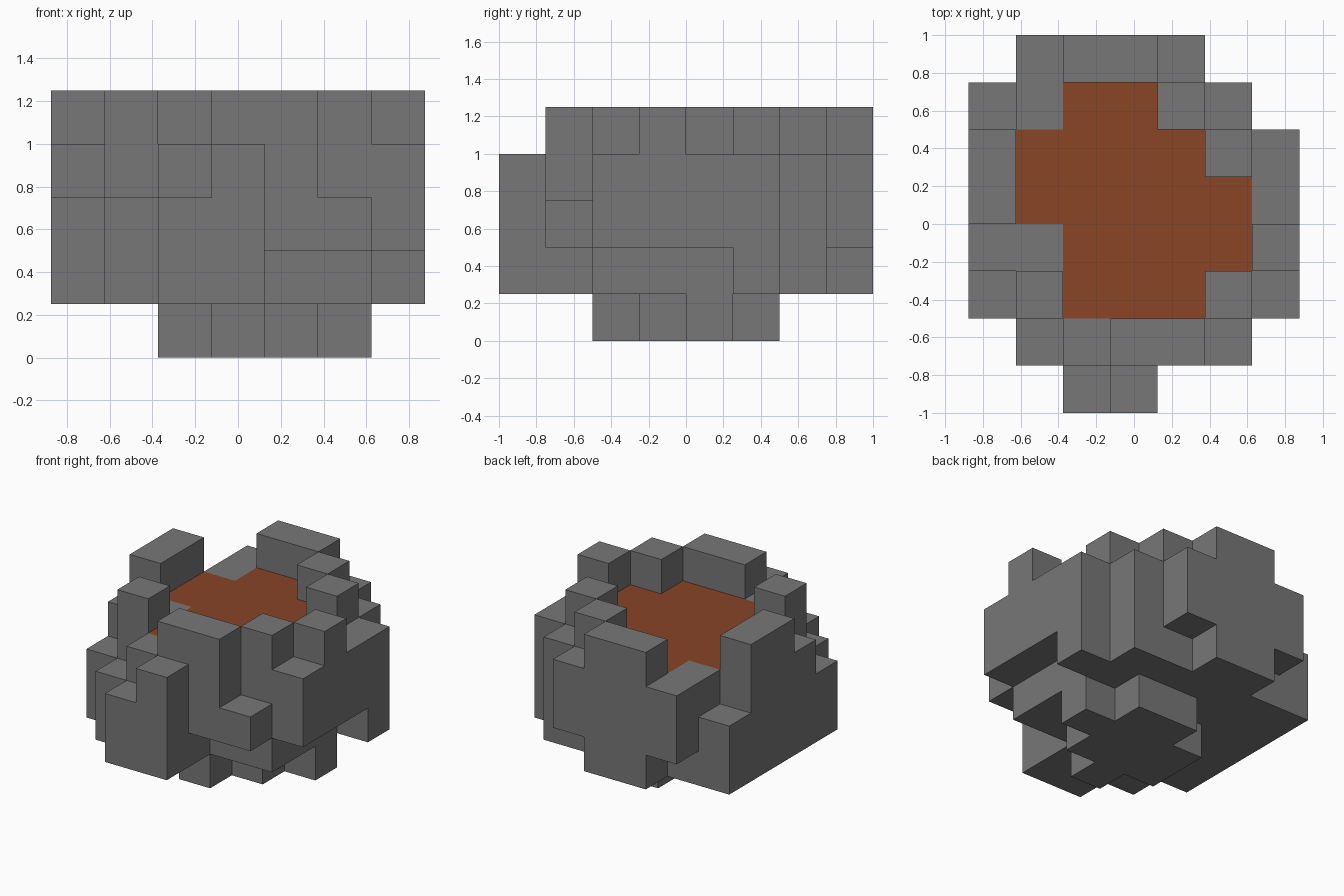
import bpy
import bmesh
from mathutils import Vector

cube = bpy.data.objects.get("Cube")
if cube:
    bpy.data.objects.remove(cube, do_unlink=True)

UNIT = 0.25
LAVA_LEVEL = 4

# Column heights, back row first, left to right along x; L marks the lava pool
TOPS = [".4554..",
        "34LL54.",
        "5LLLL54",
        "5LLLLL4",
        "44LLLL5",
        "35LLL54",
        ".34553.",
        "..34..."]

# Column undersides: P reaches the ground, u is a raised overhang, - is normal
UNDERS = [".u--u..",
          "------.",
          "---PP--",
          "--PPPPu",
          "--PPP-u",
          "---P--u",
          ".---uu.",
          "..--..."]
UNDER_LEVEL = {"P": 0, "-": 1, "u": 2}


def material(name, colour):
    mat = bpy.data.materials.new(name)
    mat.use_nodes = True
    mat.diffuse_color = (*colour, 1)
    bsdf = next(n for n in mat.node_tree.nodes if n.type == "BSDF_PRINCIPLED")
    bsdf.inputs["Base Color"].default_value = (*colour, 1)
    bsdf.inputs["Roughness"].default_value = 0.9
    return mat


def build(name, cells, solid, mat):
    """Mesh the exposed sides of a set of unit blocks."""
    bm = bmesh.new()
    for cell in cells:
        for axis in range(3):
            for side in (0, 1):
                near = list(cell)
                near[axis] += 2 * side - 1
                if tuple(near) in solid:
                    continue
                # Square on this side, wound so that it faces outward
                u, v = (axis + 1) % 3, (axis + 2) % 3
                loop = [(0, 0), (1, 0), (1, 1), (0, 1)]
                verts = []
                for a, b in (loop if side else reversed(loop)):
                    p = Vector(cell)
                    p[axis] += side
                    p[u] += a
                    p[v] += b
                    centre = Vector((columns / 2, rows / 2, 0))
                    verts.append(bm.verts.new((p - centre) * UNIT))
                bm.faces.new(verts)
    bmesh.ops.remove_doubles(bm, verts=bm.verts[:], dist=0.001)
    bmesh.ops.dissolve_limit(bm, angle_limit=0.01,
                             verts=bm.verts[:], edges=bm.edges[:])
    mesh = bpy.data.meshes.new(name)
    bm.to_mesh(mesh)
    bm.free()
    mesh.materials.append(mat)
    obj = bpy.data.objects.new(name, mesh)
    bpy.context.collection.objects.link(obj)


rows, columns = len(TOPS), len(TOPS[0])
wall, pedestal, lava = set(), set(), set()

# Sort the blocks into parts
for r in range(rows):
    for x in range(columns):
        top = TOPS[r][x]
        if top == ".":
            continue
        y = rows - 1 - r
        height = LAVA_LEVEL if top == "L" else int(top)
        for z in range(UNDER_LEVEL[UNDERS[r][x]], height):
            if z == 0:
                pedestal.add((x, y, z))
            elif top == "L" and z == LAVA_LEVEL - 1:
                lava.add((x, y, z))
            else:
                wall.add((x, y, z))

stone = material("grey stone", (0.19, 0.185, 0.187))
molten = material("burnt orange lava", (0.25, 0.058, 0.019))

solid = wall | pedestal | lava
build("rock_wall", wall, solid, stone)
build("pedestal", pedestal, solid, stone)
build("lava_pool", lava, solid, molten)
